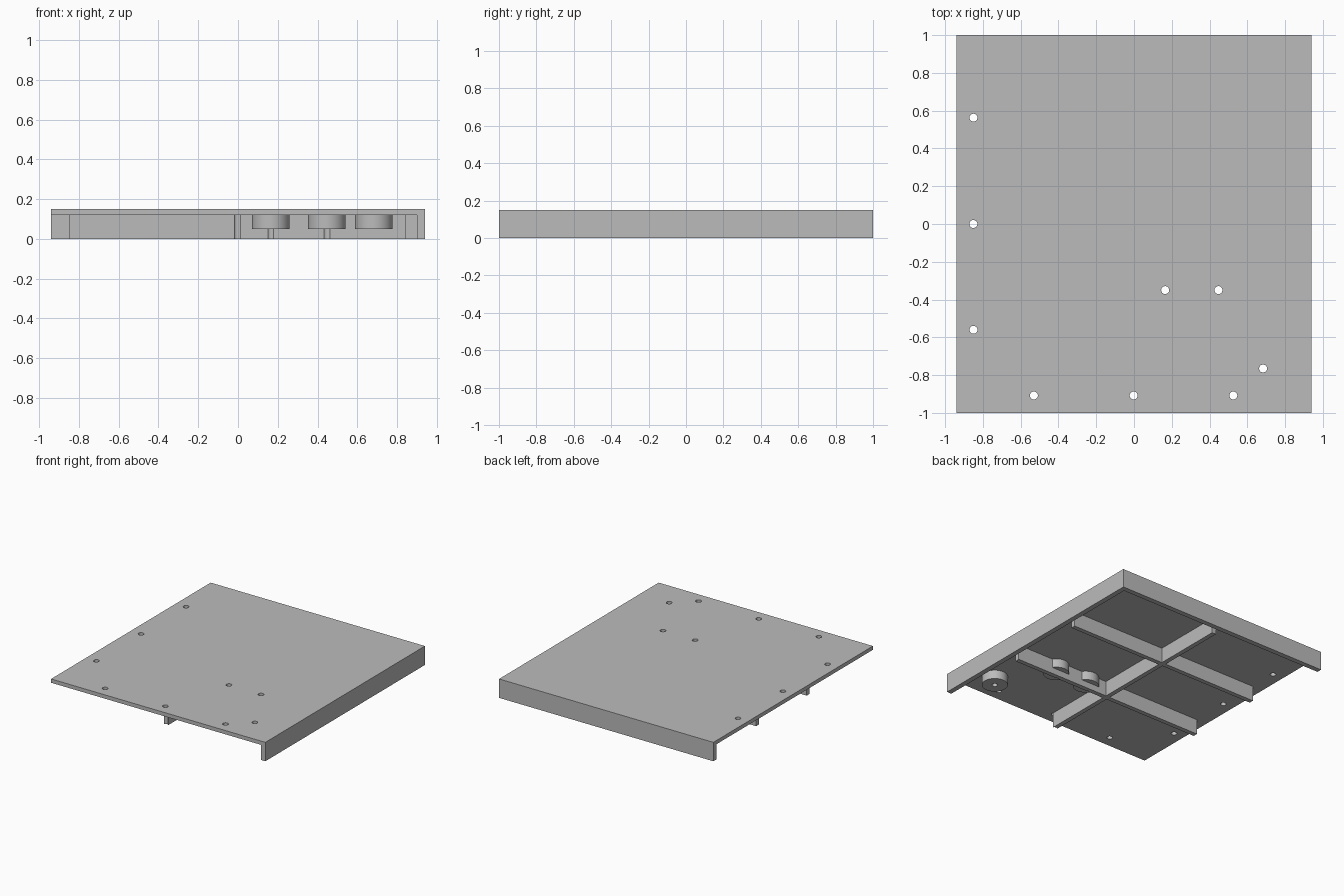
import bpy
import math

default = bpy.data.objects.get("Cube")
if default:
    bpy.data.objects.remove(default, do_unlink=True)

grey = bpy.data.materials.new("plain grey")
grey.use_nodes = True
grey.diffuse_color = (0.5, 0.5, 0.5, 1)
grey.node_tree.nodes["Principled BSDF"].inputs["Base Color"].default_value = (0.5, 0.5, 0.5, 1)

WIDTH, DEPTH, TOP, UNDER = 0.94, 1.0, 0.15, 0.12
WALL, HOLE_R, BOSS_R = 0.04, 0.021, 0.095


def box(name, x0, x1, y0, y1, z0, z1):
    bpy.ops.mesh.primitive_cube_add(size=1, location=((x0 + x1) / 2, (y0 + y1) / 2, (z0 + z1) / 2))
    obj = bpy.context.object
    obj.name = name
    obj.scale = (x1 - x0, y1 - y0, z1 - z0)
    bpy.ops.object.transform_apply(location=True, rotation=False, scale=True)
    obj.data.materials.append(grey)
    return obj


def cylinder(name, x, y, radius, z0, z1, sides):
    bpy.ops.mesh.primitive_cylinder_add(vertices=sides, radius=radius, depth=z1 - z0,
                                        location=(x, y, (z0 + z1) / 2))
    obj = bpy.context.object
    obj.name = name
    bpy.ops.object.transform_apply(location=True, rotation=False, scale=False)
    obj.data.materials.append(grey)
    return obj


def boolean(obj, other, operation):
    bpy.ops.object.select_all(action='DESELECT')
    bpy.context.view_layer.objects.active = obj
    obj.select_set(True)
    mod = obj.modifiers.new("boolean", 'BOOLEAN')
    mod.operation = operation
    mod.solver = 'EXACT'
    mod.object = other
    bpy.ops.object.modifier_apply(modifier=mod.name)


# Top plate with the side and back walls joined on
plate = box("top_plate", -WIDTH, WIDTH, -DEPTH, DEPTH, UNDER, TOP)
walls = [box("side_wall", WIDTH - WALL, WIDTH, -DEPTH, DEPTH, 0, TOP),
         box("back_wall", -WIDTH, WIDTH, DEPTH - WALL, DEPTH, 0, TOP)]
for wall in walls:
    boolean(plate, wall, 'UNION')
    bpy.data.objects.remove(wall, do_unlink=True)

# Stiffening ribs: one lengthwise, two crosswise
ribs = box("long_rib", -0.02, 0.016, -0.905, 0.905, 0, UNDER)
for name, y in (("front_cross_rib", -0.317), ("back_cross_rib", 0.317)):
    cross = box(name, -0.85, 0.846, y - 0.018, y + 0.018, 0, UNDER)
    boolean(ribs, cross, 'UNION')
    bpy.data.objects.remove(cross, do_unlink=True)
ribs.name = "ribs"

# Round bosses under the plate
boss_spots = [(0.165, -0.35), (0.447, -0.35), (0.683, -0.765)]
bosses = [cylinder("boss", x, y, BOSS_R, 0.05, UNDER, 64) for x, y in boss_spots]

# Screw holes through everything they meet
edge_spots = [(-0.85, y) for y in (-0.56, 0, 0.563)] + [(x, -0.908) for x in (-0.53, -0.002, 0.526)]
for x, y in edge_spots + boss_spots:
    cutter = cylinder("hole_cutter", x, y, HOLE_R, -0.1, 0.3, 32)
    cutter.hide_render = True
    boolean(plate, cutter, 'DIFFERENCE')
    boolean(ribs, cutter, 'DIFFERENCE')
    if (x, y) in boss_spots:
        boolean(bosses[boss_spots.index((x, y))], cutter, 'DIFFERENCE')
    bpy.data.objects.remove(cutter, do_unlink=True)

# Smooth round surfaces, keep edges sharp
bpy.ops.object.select_all(action='DESELECT')
for obj in [plate, ribs] + bosses:
    obj.select_set(True)
bpy.context.view_layer.objects.active = plate
bpy.ops.object.shade_smooth_by_angle(angle=math.radians(30))
